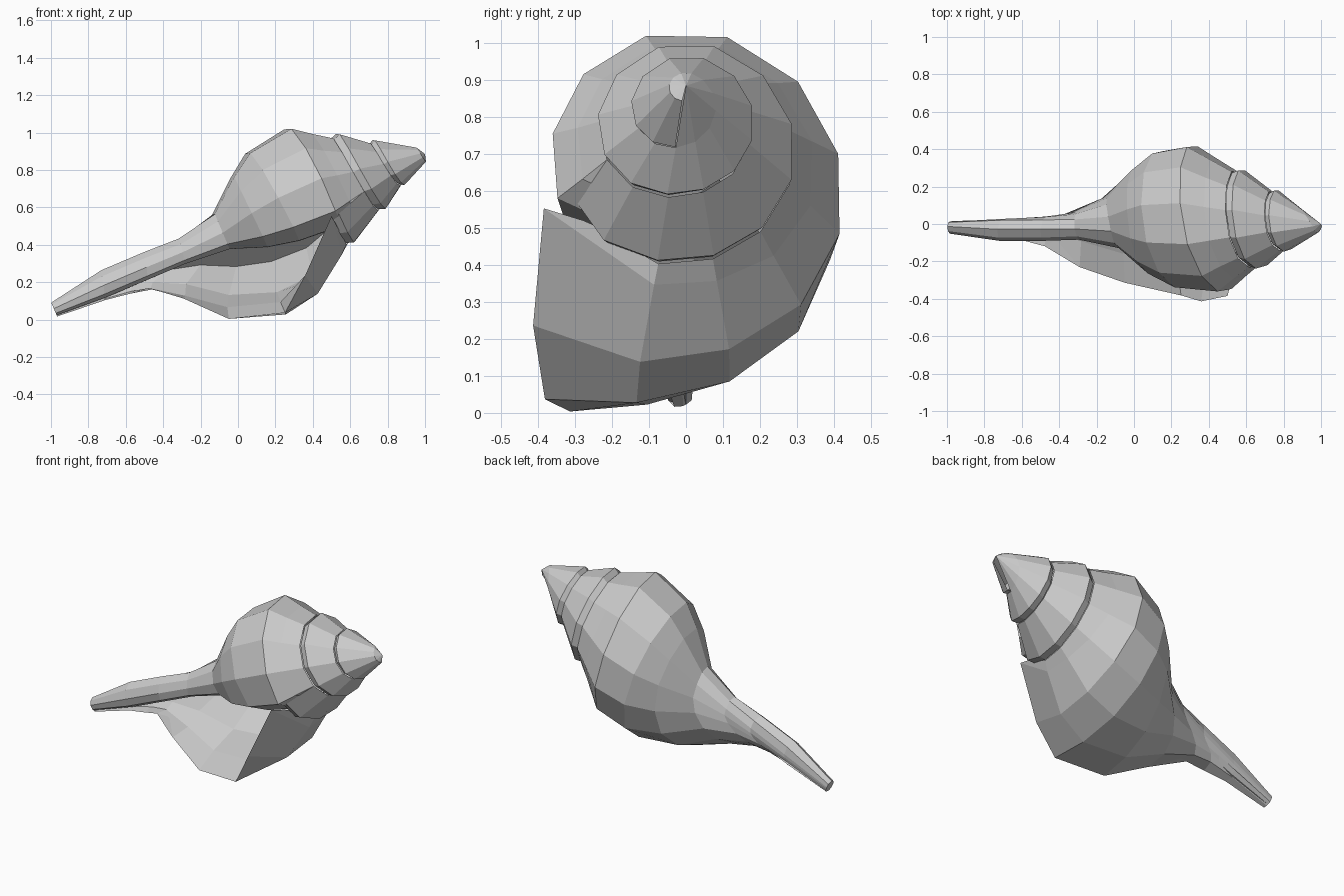
import bpy, bmesh
from math import sin, cos, radians
from mathutils import Vector

if "Cube" in bpy.data.objects:
    bpy.data.objects.remove(bpy.data.objects["Cube"], do_unlink=True)

shell = bpy.data.materials.new("shell_grey")
shell.use_nodes = True
shell.diffuse_color = (0.6, 0.6, 0.6, 1)
shell.node_tree.nodes["Principled BSDF"].inputs["Base Color"].default_value = (0.6, 0.6, 0.6, 1)

# Coiling axis: from the apex down to the canal tip
APEX = Vector((1, 0, 0.885))
AXIS = Vector((0.92, 0, 0.39)).normalized()
UP = Vector((-AXIS.z, 0, AXIS.x))


def place(angle, depth, radius):
    a = radians(angle)
    return APEX - AXIS * depth + UP * radius * cos(a) + Vector((0, radius * sin(a), 0))


def blend(keys, angle):
    """Interpolate a list of (angle, row values) keys."""
    angle = max(keys[0][0], min(keys[-1][0], angle))
    for (a, p), (b, q) in zip(keys, keys[1:]):
        if angle <= b:
            f = (angle - a) / (b - a)
            return [(s + (u - s) * f, r + (v - r) * f) for (s, r), (u, v) in zip(p, q)]


# Suture spiral: angle, (depth, radius)
SUTURE = [(-540, [(.01, .04)]), (-360, [(.03, .052)]), (-270, [(.11, .08)]),
          (-180, [(.18, .1)]), (-90, [(.22, .14)]), (0, [(.25, .177)]),
          (90, [(.29, .178)]), (180, [(.34, .178)]), (270, [(.385, .23)]),
          (360, [(.425, .287)]), (450, [(.5, .29)]), (540, [(.57, .28)]), (600, [(.59, .317)])]

# Body whorl profiles: collar, shoulder, belly, neck and canal
BODY = [
    (255, [(.47, .29), (.56, .36), (.8, .33), (.97, .26), (1.16, .12), (1.41, .08), (1.62, .08), (1.87, .08), (2.15, .05)]),
    (300, [(.48, .31), (.56, .38), (.82, .36), (.98, .28), (1.16, .14), (1.39, .09), (1.6, .1), (1.85, .1), (2.15, .055)]),
    (360, [(.52, .355), (.62, .43), (.87, .39), (.99, .3), (1.16, .15), (1.39, .105), (1.58, .11), (1.83, .11), (2.15, .049)]),
    (390, [(.55, .35), (.665, .43), (.9, .39), (1.02, .3), (1.19, .15), (1.4, .08), (1.58, .06), (1.83, .045), (2.15, .02)]),
    (450, [(.62, .355), (.755, .425), (.95, .39), (1.08, .3), (1.24, .14), (1.42, .06), (1.6, .035), (1.85, .02), (2.15, .01)]),
    (540, [(.62, .315), (.81, .455), (1.02, .47), (1.27, .36), (1.46, .18), (1.62, .08), (1.72, .04), (1.89, .025), (2.15, .024)]),
    (585, [(.62, .37), (.84, .53), (1.02, .61), (1.31, .5), (1.49, .31), (1.64, .14), (1.75, .11), (1.88, .08), (2.15, .045)]),
]

# Outer lip edge: angle, depth, radius from the suture to the canal tip
LIP = [(602, .585, .315), (614, .59, .4), (590, .843, .54), (578, 1.02, .62), (578, 1.31, .51),
       (588, 1.49, .31), (595, 1.64, .145), (592, 1.75, .115), (590, 1.88, .08), (585, 2.15, .045)]


def suture(angle):
    return blend(SUTURE, angle)[0]


def skin(bm, columns, closed=False):
    """Join neighbouring columns of vertices with quads."""
    pairs = list(zip(columns, columns[1:])) + ([(columns[-1], columns[0])] if closed else [])
    for a, b in pairs:
        for i in range(len(a) - 1):
            bm.faces.new((a[i], a[i + 1], b[i + 1], b[i]))


def finish(bm, name):
    bmesh.ops.recalc_face_normals(bm, faces=bm.faces[:])
    mesh = bpy.data.meshes.new(name)
    bm.to_mesh(mesh)
    bm.free()
    mesh.materials.append(shell)
    obj = bpy.data.objects.new(name, mesh)
    bpy.context.collection.objects.link(obj)


# Spire: one spiral strip with a stepped lower edge and a blunt tip
bm = bmesh.new()
columns = []
for angle in range(-525, 256, 30):
    depth, radius = suture(angle + 360)
    step = min(.04, depth * .11)
    rows = [suture(angle), (depth - step, radius + .007), (depth, radius - .007)]
    columns.append([bm.verts.new(place(angle, d, r)) for d, r in rows])
skin(bm, columns)
tip = bm.verts.new(place(0, 0, 0))
for a, b in zip(columns[:12], columns[1:13]):
    bm.faces.new((tip, a[0], b[0]))
finish(bm, "spire")

# Body whorl: columella, outer wall, lip and inner wall in one closed loop
bm = bmesh.new()
columns = []


def add_column(angle, scale, top):
    d0, r0 = suture(top)
    rows = [(d0, r0 * scale)] + [(d, r * scale) for d, r in blend(BODY, angle)]
    columns.append([bm.verts.new(place(angle, d, r)) for d, r in rows])


for angle, scale in ((130, .4), (180, .5), (225, .7)):
    add_column(angle, scale, angle + 360)
for angle in range(255, 556, 30):
    add_column(angle, 1, angle)
columns.append([bm.verts.new(place(*point)) for point in LIP])
outer = columns[3:]
for angle, scale in ((565, .86), (535, .8), (490, .76)):
    add_column(angle, scale, angle)
skin(bm, columns, closed=True)
bm.faces.new([c[-1] for c in outer])
finish(bm, "body_whorl")
